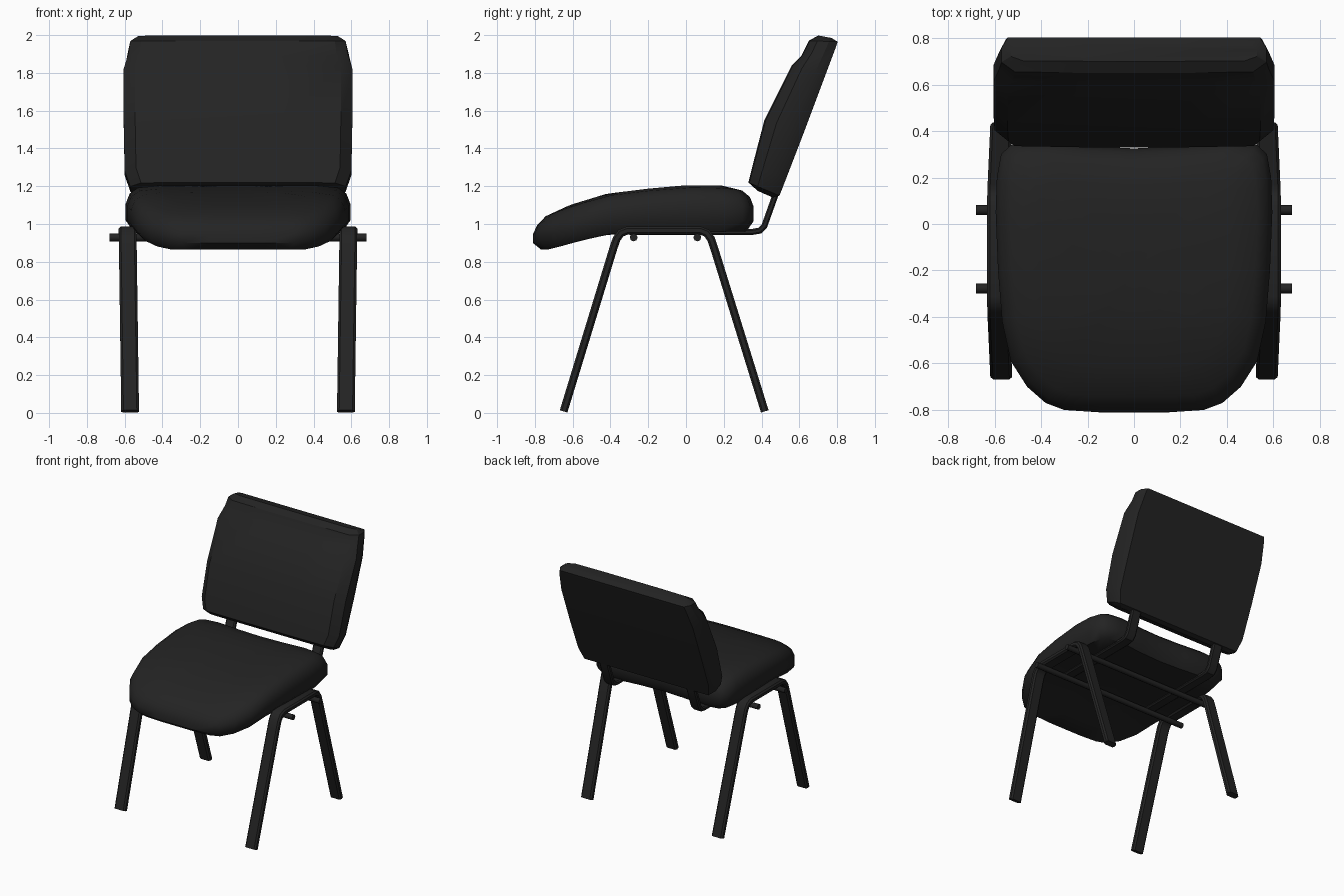
import bpy, bmesh, math
from mathutils import Vector

if "Cube" in bpy.data.objects:
    bpy.data.objects.remove(bpy.data.objects["Cube"])

black = bpy.data.materials.new("soft black")
black.diffuse_color = (0.017, 0.017, 0.017, 1)
black.use_nodes = True
black.node_tree.nodes["Principled BSDF"].inputs["Base Color"].default_value = black.diffuse_color


def loft(name, rings, angle=35):
    """Skin a list of closed rings, capping both ends."""
    bm = bmesh.new()
    rows = [[bm.verts.new(p) for p in r] for r in rings]
    n = len(rows[0])
    for a, b in zip(rows, rows[1:]):
        for i in range(n):
            j = (i + 1) % n
            bm.faces.new((a[i], a[j], b[j], b[i]))
    bm.faces.new(rows[0])
    bm.faces.new(rows[-1])
    bmesh.ops.recalc_face_normals(bm, faces=bm.faces)
    me = bpy.data.meshes.new(name)
    bm.to_mesh(me)
    bm.free()
    ob = bpy.data.objects.new(name, me)
    bpy.context.collection.objects.link(ob)
    me.materials.append(black)
    bpy.ops.object.select_all(action='DESELECT')
    ob.select_set(True)
    bpy.context.view_layer.objects.active = ob
    bpy.ops.object.shade_smooth_by_angle(angle=math.radians(angle))
    return ob


def sweep(name, path, half_w, half_t, x0, lean=0.0):
    """Flattened tube along a y-z path at x0, leaning outward with height."""
    pts = [Vector(p) for p in path]
    section = [(-1, -.5), (-.75, -1), (.75, -1), (1, -.5),
               (1, .5), (.75, 1), (-.75, 1), (-1, .5)]
    rings = []
    for i, p in enumerate(pts):
        d1 = (p - pts[i - 1]).normalized() if i else (pts[1] - p).normalized()
        d2 = (pts[i + 1] - p).normalized() if i < len(pts) - 1 else d1
        t = (d1 + d2).normalized()
        nrm = Vector((-t.y, t.x)) / max(0.5, t.dot(d1))
        rings.append([(x0 + lean * p.y + u * half_w,
                       p.x + nrm.x * v * half_t,
                       p.y + nrm.y * v * half_t) for u, v in section])
    return loft(name, rings)


def interp(table, y):
    for (a, za), (b, zb) in zip(table, table[1:]):
        if y <= b:
            return za + (zb - za) * max(0, (y - a) / (b - a))
    return table[-1][1]


# Seat cushion: plan outline stacked in rings between two side profiles
half = [(0, -.81), (.15, -.81), (.3, -.80), (.38, -.77), (.46, -.70), (.53, -.59),
        (.567, -.42), (.585, -.2), (.595, .05), (.59, .2), (.572, .3), (.53, .34),
        (.42, .358), (.2, .335), (0, .325)]
outline = half + [(-x, y) for x, y in half[-2:0:-1]]
top = [(-.81, 1.0), (-.77, 1.04), (-.6, 1.105), (-.42, 1.16), (-.2, 1.187),
       (0, 1.205), (.2, 1.203), (.36, 1.18)]
bottom = [(-.81, .865), (-.72, .865), (-.5, .93), (-.36, .955), (.36, .96)]
layers = [(.02, 0), (.4, 0), (.7, 0), (.93, 0), (1, .25), (1, .6), (.965, .82),
          (.89, .95), (.7, 1), (.45, 1), (.2, 1), (.02, 1)]
rings = []
for s, f in layers:
    ring = []
    for x, y in outline:
        yy = -.2 + (y + .2) * s
        lo, hi = interp(bottom, yy), interp(top, yy)
        ring.append((x * s, yy, lo + (hi - lo) * f))
    rings.append(ring)
loft("seat", rings, 50)

# Backrest: chamfered sections from bottom to top (half width, front yz, rear yz)
stations = [(.53, (.38, 1.175), (.46, 1.14)), (.57, (.33, 1.22), (.495, 1.15)),
            (.60, (.35, 1.30), (.53, 1.24)), (.605, (.415, 1.55), (.63, 1.50)),
            (.605, (.56, 1.84), (.735, 1.78)), (.58, (.61, 1.89), (.795, 1.94)),
            (.57, (.65, 1.97), (.803, 1.965)), (.53, (.70, 1.998), (.77, 1.985))]
rings = []
for w, f, r in stations:
    f, r = Vector(f), Vector(r)
    side = [(.4, 0), (.9, .03), (1, .3), (1, .7), (.95, 1), (.4, 1)]
    pts = [(w * u, *f.lerp(r, v)) for u, v in side]
    rings.append(pts + [(-x, y, z) for x, y, z in reversed(pts)])
loft("backrest", rings, 30)

# Leg frames, each one bent tube, and the backrest support bars
leg = [(-.648, .008), (-.385, .87), (-.368, .92), (-.345, .952), (-.31, .966),
       (.075, .966), (.11, .952), (.133, .92), (.15, .87), (.417, .008)]
support = [(-.30, .958), (.35, .958), (.39, .965), (.415, .99), (.465, 1.13), (.52, 1.28)]
for s, label in ((-1, "left"), (1, "right")):
    sweep(label + "_leg_frame", leg, .047, .021, s * .571, s * .014)
    sweep(label + "_back_support", support, .042, .016, s * .38)

# Cross rods under the seat
for y, label in ((-.277, "front"), (.06, "rear")):
    rings = [[(x, y + .021 * math.cos(a * math.pi / 4), .929 + .021 * math.sin(a * math.pi / 4))
              for a in range(8)] for x in (-.68, .68)]
    loft(label + "_cross_rod", rings, 50)
